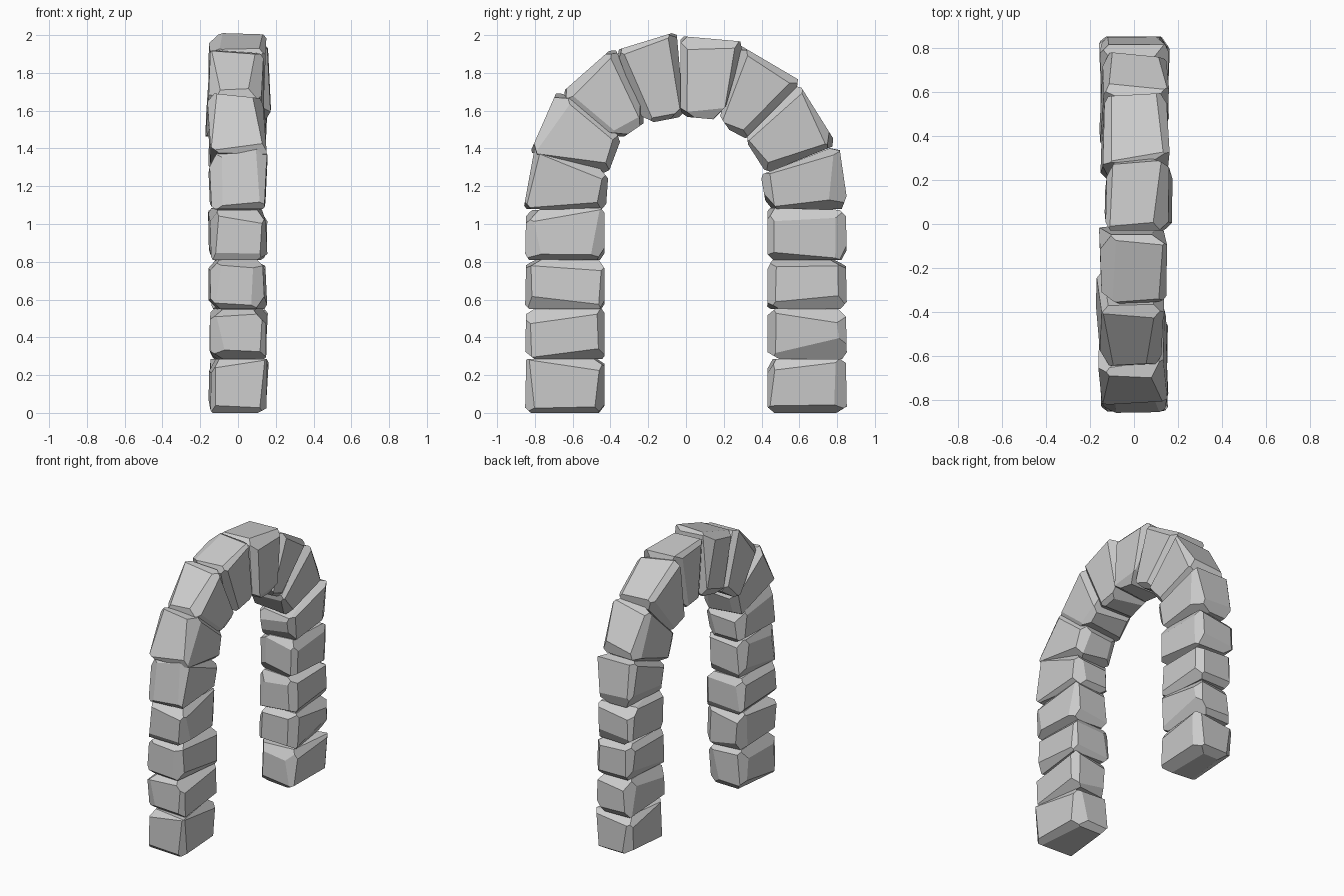
import bpy, bmesh, random
from mathutils import Vector

if "Cube" in bpy.data.objects:
    bpy.data.objects.remove(bpy.data.objects["Cube"])

rng = random.Random(7)


def chamfer_edges(bm):
    """Hew every edge with a slightly tilted plane, like rough cut stone."""
    bmesh.ops.recalc_face_normals(bm, faces=bm.faces)
    cuts = []
    for e in bm.edges:
        a, b = (f.normal.copy() for f in e.link_faces)
        along = (e.verts[1].co - e.verts[0].co).normalized()
        mid = (e.verts[0].co + e.verts[1].co) / 2
        w = rng.uniform(0.33, 0.67)
        n = (a * w + b * (1 - w) + along * rng.uniform(-0.09, 0.09)).normalized()
        cuts.append((mid - n * rng.uniform(0.018, 0.036), n))
    for co, n in cuts:
        bmesh.ops.bisect_plane(bm, geom=bm.verts[:] + bm.edges[:] + bm.faces[:],
                               dist=1e-5, plane_co=co, plane_no=n, clear_outer=True)
        rim = [e for e in bm.edges if e.is_boundary]
        bmesh.ops.holes_fill(bm, edges=rim, sides=0)
    bmesh.ops.recalc_face_normals(bm, faces=bm.faces)


def stone(name, quad, shift=0.0, half=0.147):
    """One block: a y-z outline given thickness along x, with leaning sides."""
    bm = bmesh.new()
    cy = sum(p[0] for p in quad) / 4
    cz = sum(p[1] for p in quad) / 4
    rings = []
    for side in (-1, 1):
        ly, lz = rng.uniform(-0.05, 0.05), rng.uniform(-0.06, 0.06)
        rings.append([bm.verts.new(Vector((shift + side * half + ly * (y - cy) + lz * (z - cz), y, z)))
                      for y, z in quad])
    bm.faces.new(rings[0])
    bm.faces.new(rings[1][::-1])
    for i in range(4):
        j = (i + 1) % 4
        bm.faces.new((rings[0][i], rings[0][j], rings[1][j], rings[1][i]))
    chamfer_edges(bm)
    me = bpy.data.meshes.new(name)
    bm.to_mesh(me)
    bm.free()
    ob = bpy.data.objects.new(name, me)
    bpy.context.collection.objects.link(ob)


# Upright piers, four blocks on each side
levels = [0.005, 0.285, 0.55, 0.81, 1.08]
for side, label in ((-1, "left"), (1, "right")):
    for i in range(4):
        lo, hi = levels[i], levels[i + 1]
        tilt = rng.uniform(-0.008, 0.008) if i else 0
        stone(f"{label}_pier_stone_{i + 1}",
              [(side * 0.852, lo - (0.005 if i == 0 else 0)), (side * 0.846, hi + tilt),
               (side * 0.432, hi - tilt), (side * 0.43, lo - (0.005 if i == 0 else 0))],
              rng.uniform(-0.006, 0.006))

# Arch wedge stones: outer start, outer end, inner end, inner start; x shift
arch = [
    ([(-0.86, 1.08), (-0.80, 1.41), (-0.41, 1.28), (-0.425, 1.07)], -0.003),
    ([(-0.825, 1.38), (-0.68, 1.71), (-0.34, 1.46), (-0.415, 1.26)], -0.005),
    ([(-0.675, 1.68), (-0.38, 1.94), (-0.20, 1.55), (-0.36, 1.44)], -0.014),
    ([(-0.37, 1.92), (-0.05, 2.018), (-0.01, 1.57), (-0.22, 1.53)], -0.006),
    ([(-0.03, 1.995), (0.31, 1.965), (0.19, 1.55), (-0.03, 1.57)], 0.018),
    ([(0.28, 1.95), (0.62, 1.75), (0.34, 1.44), (0.17, 1.53)], 0.003),
    ([(0.60, 1.74), (0.80, 1.42), (0.425, 1.27), (0.31, 1.45)], 0.0),
    ([(0.81, 1.42), (0.86, 1.08), (0.43, 1.07), (0.395, 1.26)], 0.002),
]
for i, (quad, shift) in enumerate(arch):
    stone(f"arch_stone_{i + 1}", quad, shift)
